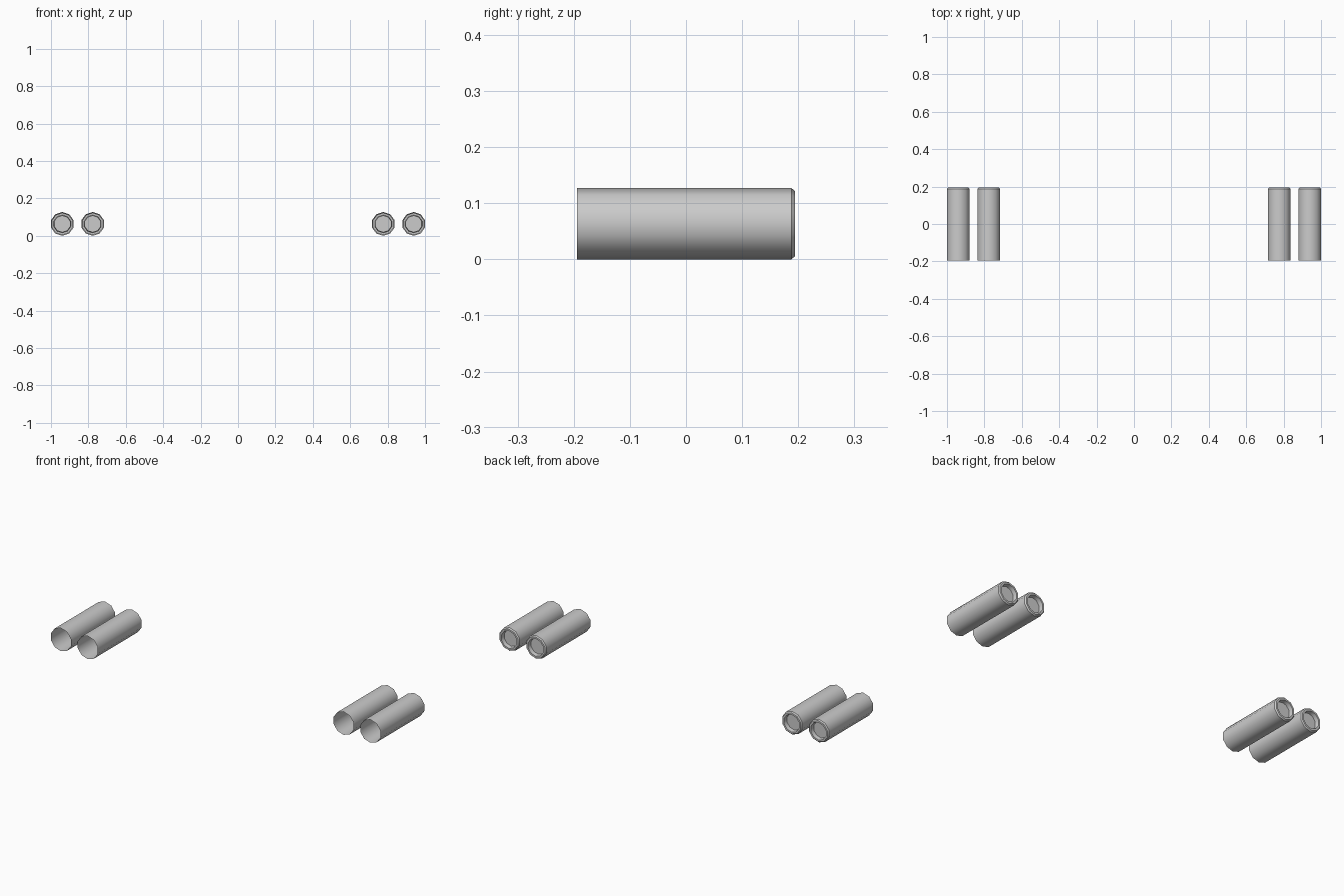
import bpy
import bmesh
from math import cos, sin, pi, radians

cube = bpy.data.objects.get("Cube")
if cube:
    bpy.data.objects.remove(cube, do_unlink=True)

grey = bpy.data.materials.new("plain grey")
grey.use_nodes = True
colour = (0.6, 0.6, 0.6, 1)
grey.diffuse_color = colour
grey.node_tree.nodes["Principled BSDF"].inputs["Base Color"].default_value = colour

SIDES = 10
# Radius and y along the shell: open front, chamfered back rim, recessed cap
PROFILE = [(0.0635, -0.194), (0.0635, 0.188), (0.058, 0.194),
           (0.048, 0.194), (0.045, 0.172)]


def make_tube(name, x):
    bm = bmesh.new()
    rings = []
    for r, y in PROFILE:
        rings.append([bm.verts.new((r * sin(2 * pi * i / SIDES), y,
                                    r * cos(2 * pi * i / SIDES)))
                      for i in range(SIDES)])
    for a, b in zip(rings, rings[1:]):
        for i in range(SIDES):
            j = (i + 1) % SIDES
            bm.faces.new((a[i], b[i], b[j], a[j]))
    # Cap at the bottom of the recess, facing the back
    cap = bm.faces.new(rings[-1])
    bm.normal_update()
    if cap.normal.y < 0:
        cap.normal_flip()
    # Make the outer wall face outward
    wall = bm.faces[:][0]
    centre = wall.calc_center_median()
    if wall.normal.x * centre.x + wall.normal.z * centre.z < 0:
        for f in bm.faces:
            if f is not cap:
                f.normal_flip()
    mesh = bpy.data.meshes.new(name)
    bm.to_mesh(mesh)
    bm.free()
    mesh.materials.append(grey)
    tube = bpy.data.objects.new(name, mesh)
    tube.location = (x, 0, 0.0604 / cos(pi / SIDES))
    bpy.context.collection.objects.link(tube)
    return tube


# Two pairs of tubes, mirrored left and right
bpy.ops.object.select_all(action="DESELECT")
for side, sign in (("left", 1), ("right", -1)):
    for place, x in (("outer", 0.9396), ("inner", 0.777)):
        tube = make_tube(f"{side}_{place}_tube", sign * x)
        tube.select_set(True)
        bpy.context.view_layer.objects.active = tube
bpy.ops.object.shade_smooth_by_angle(angle=radians(40))
